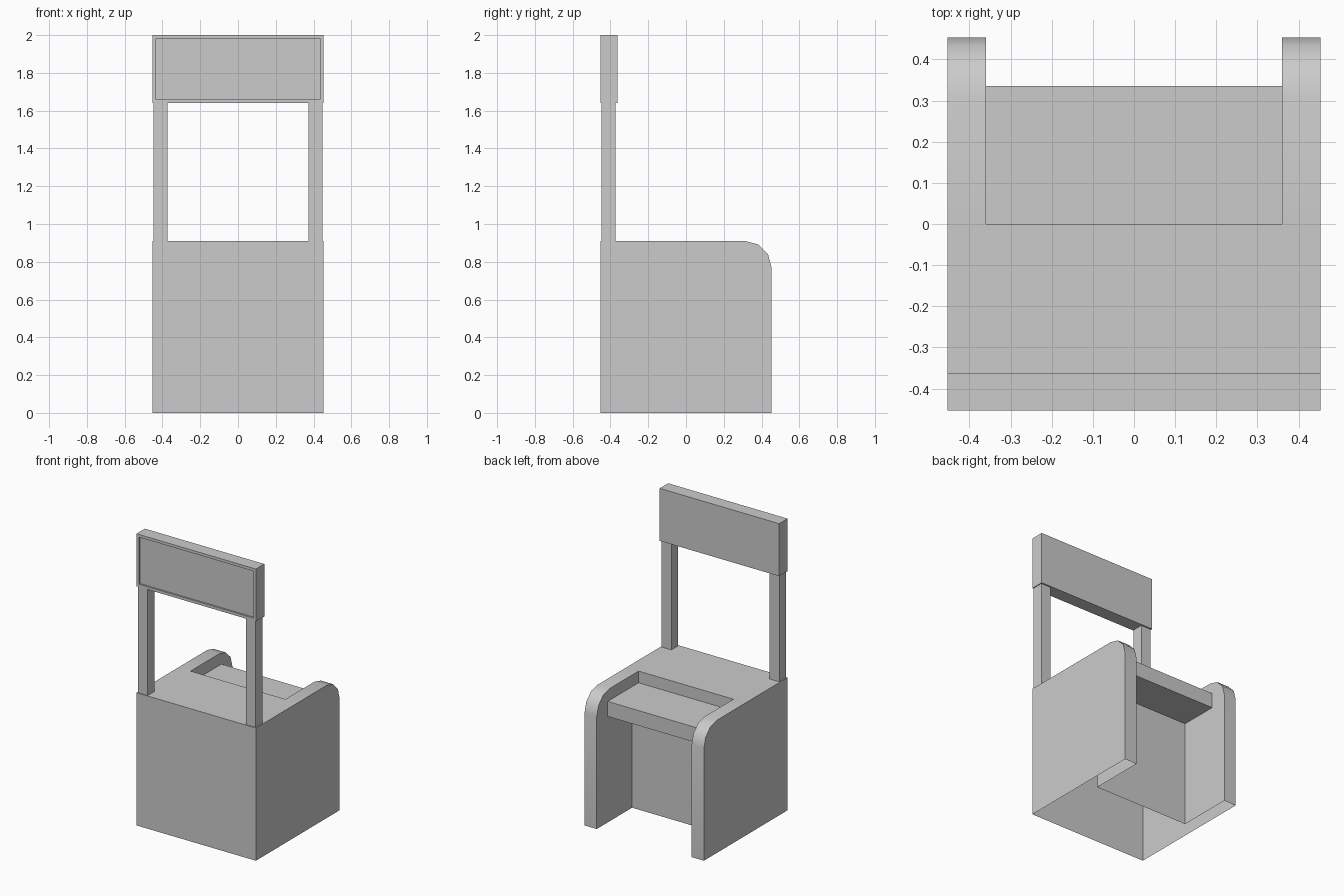
import bpy, bmesh, math

if "Cube" in bpy.data.objects:
    bpy.data.objects.remove(bpy.data.objects["Cube"])

W, IN, TOP = 0.453, 0.36, 0.91      # half width, inner side of panels, counter height
R = 0.14                            # rounded corner of the side panels


def finish(name, bm):
    bmesh.ops.remove_doubles(bm, verts=bm.verts, dist=1e-5)
    bmesh.ops.recalc_face_normals(bm, faces=bm.faces)
    mesh = bpy.data.meshes.new(name)
    bm.to_mesh(mesh)
    bm.free()
    ob = bpy.data.objects.new(name, mesh)
    bpy.context.collection.objects.link(ob)
    return ob


def face(bm, pts):
    return bm.faces.new([bm.verts.new(p) for p in pts])


def strip(bm, path, x0, x1):
    for (y0, z0), (y1, z1) in zip(path, path[1:]):
        face(bm, [(x0, y0, z0), (x1, y0, z0), (x1, y1, z1), (x0, y1, z1)])


def box(bm, x0, x1, y0, y1, z0, z1):
    verts = bmesh.ops.create_cube(bm, size=1)["verts"]
    for v in verts:
        v.co.x = x1 if v.co.x > 0 else x0
        v.co.y = y1 if v.co.y > 0 else y0
        v.co.z = z1 if v.co.z > 0 else z0


# Profiles in (y, z): panel rim with rounded corner, and the recessed shelf and wall
arc = [(W - R + R * math.cos(math.radians(a)), TOP - R + R * math.sin(math.radians(a)))
       for a in (0, 30, 60, 90)]
rim = [(W, 0)] + arc + [(0, TOP)]
recess = [(0, TOP), (0, 0.83), (0.335, 0.83), (0.335, 0.727), (0.07, 0.727), (0.07, 0)]

# Booth body: hollow shell, open underneath
bm = bmesh.new()
for s in (1, -1):
    strip(bm, rim, s * IN, s * W)
    face(bm, [(s * W, y, z) for y, z in [(-W, 0)] + rim + [(-W, TOP)]])
    face(bm, [(s * IN, y, z) for y, z in rim + recess[1:]])
strip(bm, recess, -IN, IN)
strip(bm, [(-W, 0), (-W, TOP)], -W, W)
face(bm, [(-W, -W, TOP), (W, -W, TOP), (W, 0, TOP), (IN, 0, TOP), (-IN, 0, TOP), (-W, 0, TOP)])
body = finish("booth_body", bm)
bpy.context.view_layer.objects.active = body
body.select_set(True)
bpy.ops.object.shade_smooth_by_angle(angle=math.radians(40))

# Posts carrying the sign
for side, s in (("right", 1), ("left", -1)):
    bm = bmesh.new()
    box(bm, *sorted((s * 0.372, s * 0.447)), -0.447, -0.372, TOP, 1.64)
    finish("sign_post_" + side, bm)

# Sign board with a shallow recessed front
bm = bmesh.new()
box(bm, -W, W, -W, -0.362, 1.64, 2.0)
bm.normal_update()
front = [f for f in bm.faces if f.normal.y < -0.9]
bmesh.ops.inset_region(bm, faces=front, thickness=0.027)
rec = bmesh.ops.extrude_face_region(bm, geom=front)["geom"]
bmesh.ops.delete(bm, geom=[f for f in front if f.is_valid], context="FACES_ONLY")
for v in rec:
    if isinstance(v, bmesh.types.BMVert):
        v.co.y += 0.012
finish("sign_board", bm)
